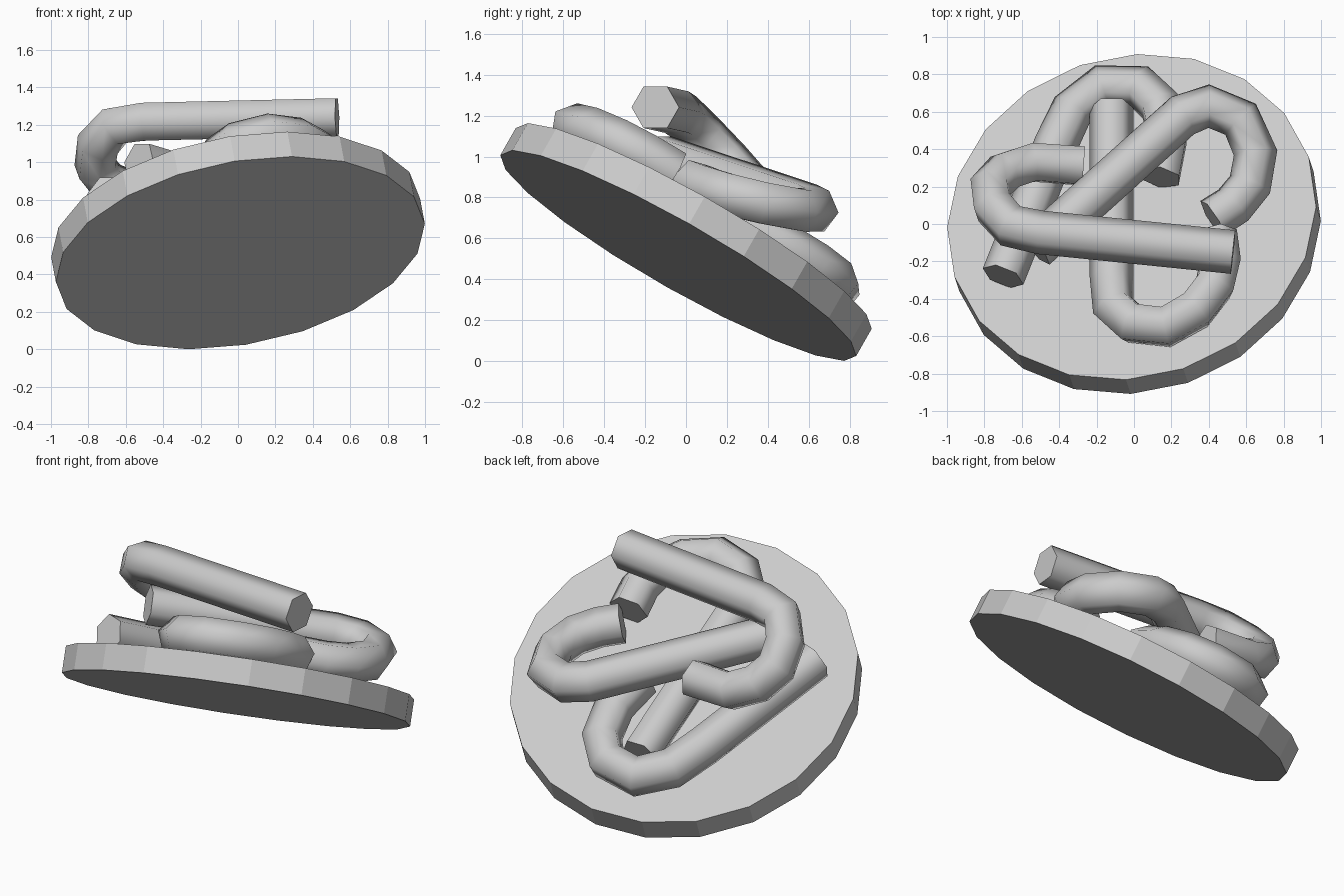
import bpy, math
from mathutils import Vector, Matrix

if "Cube" in bpy.data.objects:
    bpy.data.objects.remove(bpy.data.objects["Cube"])

# tilted disc base
n = Vector((-0.162, 0.489, 0.857)).normalized()
vx = Vector((0.03, 0.877, -0.494))
vx = (vx - n * vx.dot(n)).normalized()
vy = n.cross(vx)
m = Matrix((vx, vy, n)).transposed().to_4x4()
m.translation = (0, 0, 0.582)
bpy.ops.mesh.primitive_cylinder_add(vertices=20, radius=1.0, depth=0.155)
base = bpy.context.object
base.name = "base_disc"
base.data.transform(m)


# hooked cane: plan-view centreline lifted onto the plane z = c + a*x + b*y
def cane(name, plane, pts):
    c, a, b = plane
    cu = bpy.data.curves.new(name, 'CURVE')
    cu.dimensions = '3D'
    cu.bevel_depth = 0.117
    cu.bevel_resolution = 1
    cu.use_fill_caps = True
    sp = cu.splines.new('POLY')
    sp.points.add(len(pts) - 1)
    for p, (x, y) in zip(sp.points, pts):
        p.co = (x, y, c + a * x + b * y, 1)
    ob = bpy.data.objects.new(name, cu)
    bpy.context.collection.objects.link(ob)
    bpy.ops.object.select_all(action='DESELECT')
    ob.select_set(True)
    bpy.context.view_layer.objects.active = ob
    bpy.ops.object.convert(target='MESH')
    bpy.ops.object.shade_smooth_by_angle(angle=math.radians(65))


on_base = (0.80, 0.189, -0.57)
# two lower canes lying on the disc
cane("lower_cane_left", on_base, [
    (-0.70, -0.28), (-0.42, 0.42), (-0.33, 0.61), (-0.17, 0.74),
    (0.03, 0.735), (0.14, 0.63), (0.18, 0.45), (0.14, 0.25)])
cane("lower_cane_front", on_base, [
    (-0.12, 0.62), (-0.12, -0.28), (-0.11, -0.44), (-0.01, -0.53),
    (0.17, -0.55), (0.33, -0.46), (0.43, -0.33), (0.46, -0.2), (0.44, -0.06)])
# middle cane crossing them
cane("middle_cane", (0.92, -0.095, -0.226), [
    (-0.53, -0.13), (0.26, 0.58), (0.40, 0.63), (0.57, 0.56),
    (0.65, 0.38), (0.62, 0.21), (0.53, 0.10), (0.42, 0.03)])
# top cane
cane("top_cane", (1.127, -0.085, -1.06), [
    (0.53, -0.15), (-0.50, -0.045), (-0.66, -0.01), (-0.75, 0.09),
    (-0.765, 0.20), (-0.69, 0.28), (-0.54, 0.33), (-0.27, 0.31)])
